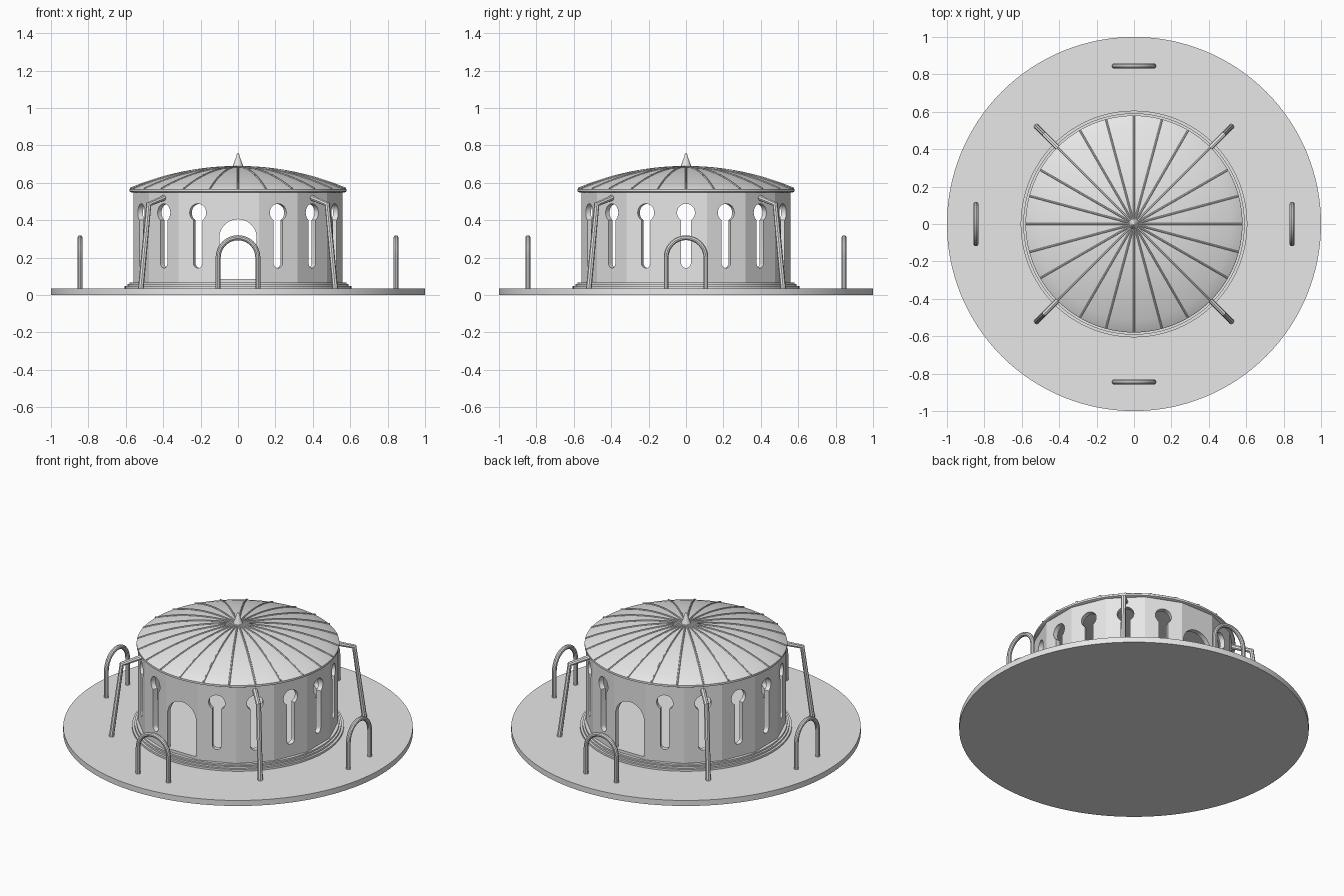
import bpy, bmesh
from math import sin, cos, pi, sqrt, radians

if "Cube" in bpy.data.objects:
    bpy.data.objects.remove(bpy.data.objects["Cube"])

mat = bpy.data.materials.new("light_grey")
mat.diffuse_color = (0.8, 0.8, 0.8, 1)
mat.use_nodes = True
mat.node_tree.nodes["Principled BSDF"].inputs["Base Color"].default_value = mat.diffuse_color


def finish(ob, smooth=True):
    ob.data.materials.clear()
    ob.data.materials.append(mat)
    if smooth:
        bpy.ops.object.select_all(action='DESELECT')
        ob.select_set(True)
        bpy.context.view_layer.objects.active = ob
        bpy.ops.object.shade_smooth_by_angle(angle=radians(30))
    return ob


def lathe(name, profile, n):
    """Closed solid turned from (radius, z) points; radius 0 makes a pole."""
    bm = bmesh.new()
    rings = []
    for r, z in profile:
        if r == 0:
            rings.append([bm.verts.new((0, 0, z))] * n)
        else:
            rings.append([bm.verts.new((r * cos(2 * pi * i / n), r * sin(2 * pi * i / n), z))
                          for i in range(n)])
    for a, b in zip(rings, rings[1:]):
        for i in range(n):
            j = (i + 1) % n
            bm.faces.new(list(dict.fromkeys((a[i], a[j], b[j], b[i]))))
    bmesh.ops.recalc_face_normals(bm, faces=bm.faces)
    me = bpy.data.meshes.new(name)
    bm.to_mesh(me)
    bm.free()
    ob = bpy.data.objects.new(name, me)
    bpy.context.collection.objects.link(ob)
    return finish(ob)


def to_mesh(ob):
    bpy.ops.object.select_all(action='DESELECT')
    ob.select_set(True)
    bpy.context.view_layer.objects.active = ob
    bpy.ops.object.convert(target='MESH')
    return bpy.context.view_layer.objects.active


def add_spline(cu, pts, cyclic):
    s = cu.splines.new('POLY')
    s.points.add(len(pts) - 1)
    for p, q in zip(s.points, pts):
        p.co = (*q, 1)
    s.use_cyclic_u = cyclic


def tube(name, pts, radius, res=3, smooth=True):
    cu = bpy.data.curves.new(name, 'CURVE')
    cu.dimensions = '3D'
    cu.bevel_depth = radius
    cu.bevel_resolution = res
    cu.use_fill_caps = True
    add_spline(cu, pts, False)
    ob = bpy.data.objects.new(name, cu)
    bpy.context.collection.objects.link(ob)
    return finish(to_mesh(ob), smooth)


def arc(cx, cz, r, a0, a1, n):
    return [(cx + r * cos(a0 + (a1 - a0) * i / n), cz + r * sin(a0 + (a1 - a0) * i / n))
            for i in range(n + 1)]


# ground disc, stepped plinth and inner floor
lathe("base_disc", [(0, 0), (1, 0), (1, 0.035), (0, 0.035)], 128)
lathe("plinth", [(0, 0.03), (0.606, 0.03), (0.606, 0.047), (0.592, 0.047), (0.592, 0.058),
                 (0.58, 0.058), (0.58, 0.068), (0, 0.068)], 96)
lathe("inner_floor", [(0, 0.06), (0.54, 0.06), (0.54, 0.085), (0, 0.085)], 48)

# sixteen flat wall panels with keyhole windows, arched doors front and back
R, T, SIDES = 0.56, 0.03, 16
half = R * sin(pi / SIDES) / cos(pi / SIDES)
Z0, Z1 = 0.06, 0.552
k = 0.026                      # half width of window slot
ka = math_a = -pi / 2 + 0.57   # where slot meets round top
keyhole = arc(0, 0.44, 0.048, ka, pi - ka, 24) + arc(0, 0.17, k, pi, 2 * pi, 10)
door = arc(0, 0.305, 0.1, 0, pi, 24) + [(-0.1, 0.085), (0.1, 0.085)]
wall = [(-half, Z0), (half, Z0), (half, Z1), (-half, Z1)]
for i in range(SIDES):
    is_door = i % 8 == 0
    cu = bpy.data.curves.new("panel", 'CURVE')
    cu.dimensions = '2D'
    cu.fill_mode = 'BOTH'
    cu.extrude = T / 2
    for outline in (wall, door if is_door else keyhole):
        add_spline(cu, [(x, z, 0) for x, z in outline], True)
    ob = bpy.data.objects.new("door_panel" if is_door else "window_panel", cu)
    bpy.context.collection.objects.link(ob)
    a = 2 * pi * i / SIDES
    r = R - T / 2
    ob.location = (r * sin(a), -r * cos(a), 0)
    ob.rotation_euler = (pi / 2, 0, a)
    finish(to_mesh(ob))

# shallow domed roof with eave
RE, ZE, RISE = 0.573, 0.57, 0.115
BIG = (RE ** 2 + RISE ** 2) / (2 * RISE)


def roof_z(r):
    return ZE + RISE - BIG + sqrt(BIG ** 2 - r * r)


dome = [(RE * (1 - i / 10), roof_z(RE * (1 - i / 10))) for i in range(11)]
dome[-1] = (0, roof_z(0))
lathe("roof", [(0, 0.548), (0.57, 0.548), (0.58, 0.553), (0.58, 0.565)] + dome, 96)

# roof seams
for i in range(24):
    a = 2 * pi * i / 24
    rs = [0.578 - 0.56 * j / 8 for j in range(9)]
    tube("roof_seam", [(r * cos(a), r * sin(a), roof_z(r) + 0.001) for r in rs], 0.005, 1)

# pointed finial
lathe("finial", [(0, 0.675), (0.032, 0.675), (0.026, 0.695), (0.014, 0.727),
                 (0.005, 0.755), (0, 0.761)], 24)

# four bent braces on the diagonals
for i in range(4):
    a = pi / 4 + i * pi / 2
    path = [(0.55, 0.522), (0.675, 0.485), (0.735, 0.033)]
    tube("wall_brace", [(r * cos(a), r * sin(a), z) for r, z in path], 0.015, 2)

# four hoop rails around the disc
hoop = [(0.106, 0.03)] + arc(0, 0.2, 0.106, 0, pi, 24) + [(-0.106, 0.03)]
for i in range(4):
    a = i * pi / 2
    tube("hoop_rail", [(x * cos(a) + 0.845 * sin(a), x * sin(a) - 0.845 * cos(a), z)
                       for x, z in hoop], 0.0135)
